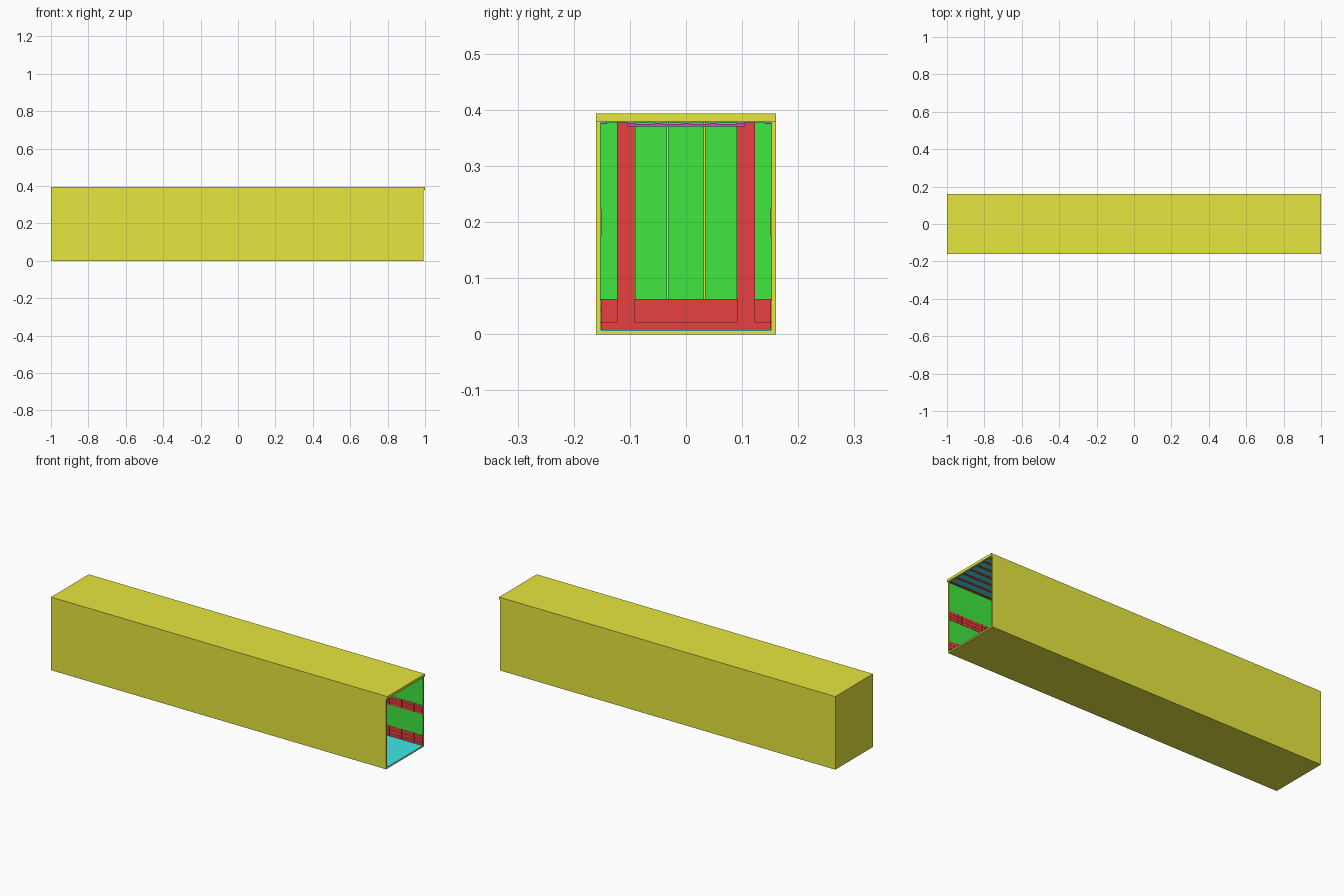
import bpy, bmesh
from mathutils import Matrix, Vector

if "Cube" in bpy.data.objects:
    bpy.data.objects.remove(bpy.data.objects["Cube"])


def material(name, rgb):
    m = bpy.data.materials.new(name)
    m.diffuse_color = (*rgb, 1)
    m.use_nodes = True
    m.node_tree.nodes["Principled BSDF"].inputs["Base Color"].default_value = m.diffuse_color
    return m


YELLOW = material("yellow", (0.8, 0.8, 0.05))
GREEN = material("green", (0.05, 0.8, 0.05))
RED = material("red", (0.8, 0.05, 0.05))
CYAN = material("cyan", (0.05, 0.8, 0.8))
MAGENTA = material("magenta", (0.8, 0.05, 0.8))


def boxes(name, mat, spans):
    """One object made of boxes, each given as x0, x1, y0, y1, z0, z1."""
    bm = bmesh.new()
    for x0, x1, y0, y1, z0, z1 in spans:
        mid = Vector(((x0 + x1) / 2, (y0 + y1) / 2, (z0 + z1) / 2))
        size = Matrix.Diagonal((x1 - x0, y1 - y0, z1 - z0, 1))
        bmesh.ops.create_cube(bm, size=1, matrix=Matrix.Translation(mid) @ size)
    me = bpy.data.meshes.new(name)
    bm.to_mesh(me)
    bm.free()
    ob = bpy.data.objects.new(name, me)
    me.materials.append(mat)
    bpy.context.collection.objects.link(ob)
    return ob


def both_sides(spans):
    return spans + [(a, b, -d, -c, e, f) for a, b, c, d, e, f in spans]


X0, X1 = -1.0, 0.993      # closed end, open end
IN, W = 0.1535, 0.16      # inner and outer half width
FLOOR, CEIL, TOP = 0.008, 0.379, 0.393
BACK = X0 + 0.008

# Outer shell, open at the right end
boxes("outer_walls", YELLOW, both_sides([(X0, X1, IN, W, 0, CEIL)]))
boxes("base", YELLOW, [(X0, X1, -IN, IN, 0, FLOOR - 0.002)])
boxes("roof", YELLOW, [(X0, 1.0, -W, W, CEIL, TOP)])
boxes("closed_end", YELLOW, [(X0, BACK, -IN, IN, 0, CEIL)])

# Floor and ceiling linings
boxes("floor", CYAN, [(BACK, X1, -IN, IN, FLOOR - 0.002, FLOOR)])
boxes("ceiling", CYAN, [(BACK, X1, -IN, IN, CEIL - 0.0015, CEIL)])
boxes("ceiling_battens", RED,
      [(BACK, X1, y - 0.006, y + 0.006, CEIL - 0.004, CEIL - 0.001)
       for y in [-0.147 + 0.049 * i for i in range(7)]])

# Side wall linings: green panels, red rail and skirting of short boards
boxes("side_panels", GREEN, both_sides([(BACK, X1, IN - 0.001, IN, FLOOR, CEIL - 0.0015)]))
N = 80
step = (X1 - BACK) / N
rail, skirting = [], []
for i in range(N):
    a, b = BACK + i * step, BACK + (i + 1) * step - 0.001
    rail += [(a, b, IN - 0.0025, IN - 0.0005, z, z + 0.015) for z in (0.176, 0.192, 0.208)]
    skirting += [(a, b, IN - 0.0025, IN - 0.0005, z0, z1)
                 for z0, z1 in ((FLOOR, 0.022), (0.023, 0.042), (0.043, 0.062))]
boxes("side_rails", RED, both_sides(rail))
boxes("side_skirting", RED, both_sides(skirting))

# End wall: green planks, red skirting, posts and head strip
edges = [-IN, -0.122, -0.091, -0.033, 0.033, 0.091, 0.122, IN]
boxes("end_planks", GREEN, [(BACK, BACK + 0.004, a + 0.0005, b - 0.0005, FLOOR, CEIL - 0.002)
                            for a, b in zip(edges, edges[1:])])
boxes("end_skirting", RED, [(BACK, BACK + 0.008, -IN, IN, FLOOR, 0.063),
                            (BACK, BACK + 0.011, -IN, IN, FLOOR, 0.022)])
boxes("end_posts", RED, both_sides([(BACK, BACK + 0.014, 0.096, 0.120, FLOOR, CEIL - 0.002),
                                    (BACK, BACK + 0.012, 0.092, 0.123, FLOOR, CEIL - 0.002)]))
boxes("head_strip", MAGENTA, [(BACK, BACK + 0.03, -0.105, 0.105, 0.370, 0.375)])
